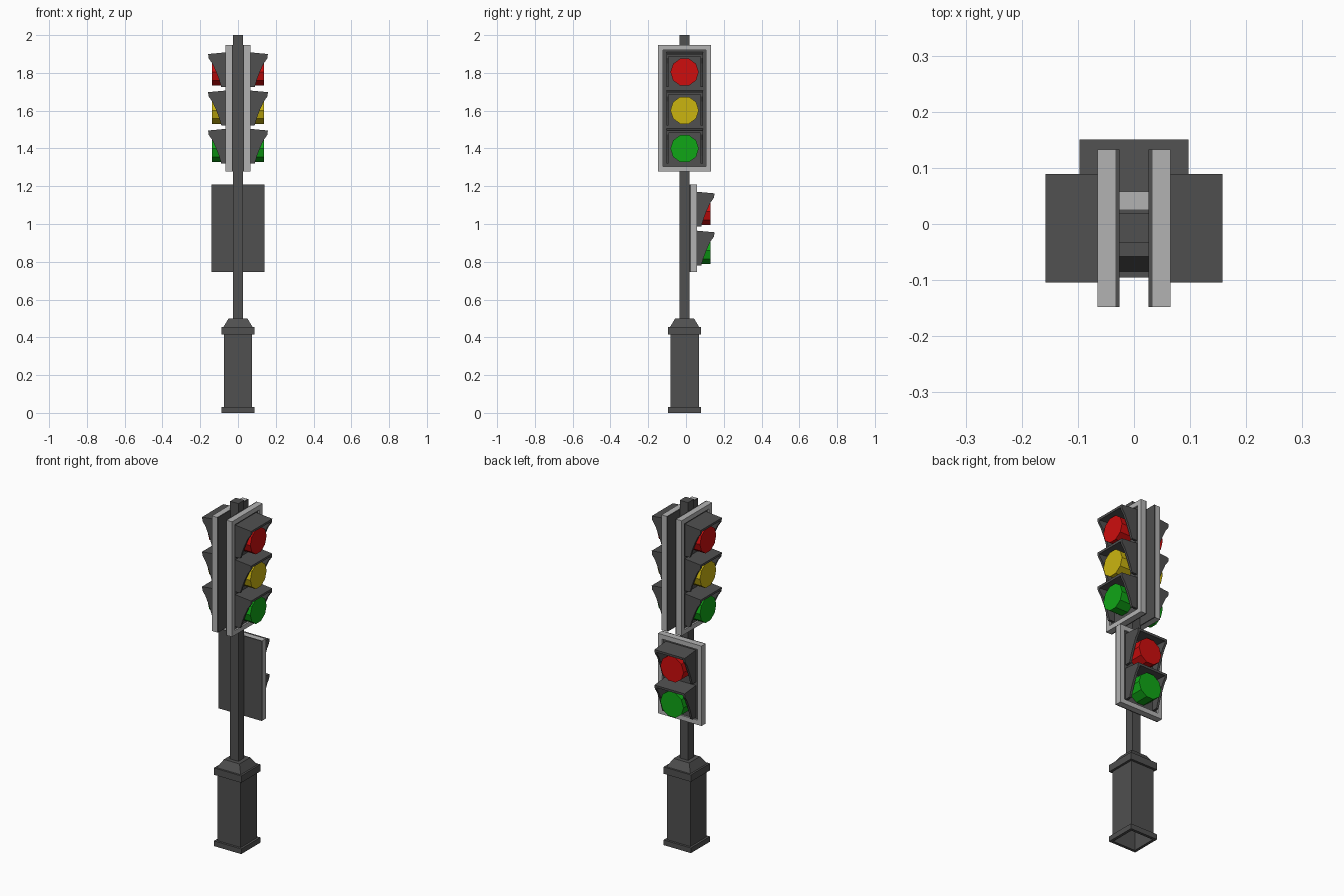
import bpy, bmesh, math
from mathutils import Matrix

if "Cube" in bpy.data.objects:
    bpy.data.objects.remove(bpy.data.objects["Cube"])

CY = -0.0075  # pole axis in y


def material(name, rgb):
    m = bpy.data.materials.new(name)
    m.diffuse_color = (*rgb, 1)
    m.use_nodes = True
    m.node_tree.nodes["Principled BSDF"].inputs["Base Color"].default_value = m.diffuse_color
    return m


DARK = material("dark_grey", (0.08, 0.08, 0.08))
LIGHT = material("light_grey", (0.45, 0.45, 0.45))
RED = material("red", (0.62, 0.004, 0.004))
YELLOW = material("yellow", (0.60, 0.46, 0.005))
GREEN = material("green", (0.005, 0.38, 0.008))


def finish(name, bm, mat, angle=0.0):
    """Turn local (out, side, up) geometry about the pole axis into an object."""
    bmesh.ops.recalc_face_normals(bm, faces=bm.faces)
    bm.transform(Matrix.Translation((0, CY, 0)) @ Matrix.Rotation(angle, 4, 'Z'))
    me = bpy.data.meshes.new(name)
    bm.to_mesh(me)
    bm.free()
    me.materials.append(mat)
    ob = bpy.data.objects.new(name, me)
    bpy.context.collection.objects.link(ob)
    return ob


def prism(bm, pts, s0, s1):
    """Extrude an (out, up) outline sideways from s0 to s1."""
    a = [bm.verts.new((u, s0, z)) for u, z in pts]
    b = [bm.verts.new((u, s1, z)) for u, z in pts]
    bm.faces.new(a)
    bm.faces.new(b[::-1])
    n = len(pts)
    for i in range(n):
        bm.faces.new((a[i], b[i], b[(i + 1) % n], a[(i + 1) % n]))


def box(bm, u0, u1, s0, s1, z0, z1):
    prism(bm, [(u0, z0), (u1, z0), (u1, z1), (u0, z1)], s0, s1)


def square_stack(name, profile, mat):
    """Stack square rings given as (half width, height), capped at both ends."""
    bm = bmesh.new()
    rings = [[bm.verts.new((sx * h, sy * h, z)) for sx, sy in ((-1, -1), (1, -1), (1, 1), (-1, 1))]
             for h, z in profile]
    for r, q in zip(rings, rings[1:]):
        for i in range(4):
            j = (i + 1) % 4
            bm.faces.new((r[i], r[j], q[j], q[i]))
    bm.faces.new(rings[0])
    bm.faces.new(rings[-1])
    return finish(name, bm, mat)


def lamp(name, angle, z, colour):
    # lens drum, ten sided
    bm = bmesh.new()
    m = Matrix.Translation((0.0935, 0, z)) @ Matrix.Rotation(math.pi / 2, 4, 'Y')
    bmesh.ops.create_cone(bm, cap_ends=True, segments=10, radius1=0.075, radius2=0.075,
                          depth=0.087, matrix=m)
    finish(name + "_lens", bm, colour, angle)
    # hood: two curved cheeks and a top
    bm = bmesh.new()
    cheek = [(0.05, 0.106), (0.158, 0.096), (0.156, 0.074), (0.136, 0.046), (0.115, 0.0),
             (0.100, -0.04), (0.088, -0.08), (0.05, -0.08)]
    cheek = [(u, z + dz) for u, dz in cheek]
    top = [(0.05, z + 0.106), (0.158, z + 0.096), (0.157, z + 0.083), (0.05, z + 0.092)]
    prism(bm, cheek, -0.097, -0.084)
    prism(bm, cheek, 0.084, 0.097)
    prism(bm, top, -0.084, 0.084)
    finish(name + "_hood", bm, DARK, angle)


def head(name, angle, z0, z1, lamps):
    # dark back plate and recessed front panel
    bm = bmesh.new()
    w, t = 0.14, 0.027
    box(bm, 0.026, 0.033, -w, w, z0, z1)
    box(bm, 0.033, 0.055, -w + t, w - t, z0 + t, z1 - t)
    finish(name + "_panel", bm, DARK, angle)
    # light border frame
    bm = bmesh.new()
    for s in (-1, 1):
        lo, hi = sorted((s * w, s * (w - t)))
        box(bm, 0.033, 0.065, lo, hi, z0, z1)
    for lo in (z0, z1 - t):
        box(bm, 0.033, 0.065, -w + t, w - t, lo, lo + t)
    finish(name + "_frame", bm, LIGHT, angle)
    for label, z, colour in lamps:
        lamp(name + "_" + label, angle, z, colour)


# pedestal with hollow underside, collar and tapered cap
square_stack("pedestal", [(0.072, 0.40), (0.072, 0.0), (0.088, 0.0), (0.088, 0.03), (0.075, 0.03),
                          (0.075, 0.415), (0.088, 0.415), (0.088, 0.455), (0.077, 0.455),
                          (0.05, 0.50)], DARK)
# square pole
square_stack("pole", [(0.0265, 0.49), (0.0265, 2.0)], DARK)

# vehicle signals on both sides
for side, ang in (("right", 0), ("left", math.pi)):
    head(side + "_signal", ang, 1.278, 1.948,
         [("red", 1.804, RED), ("yellow", 1.602, YELLOW), ("green", 1.399, GREEN)])
# pedestrian signal at the back
head("walk_signal", math.pi / 2, 0.745, 1.21, [("red", 1.066, RED), ("green", 0.86, GREEN)])
